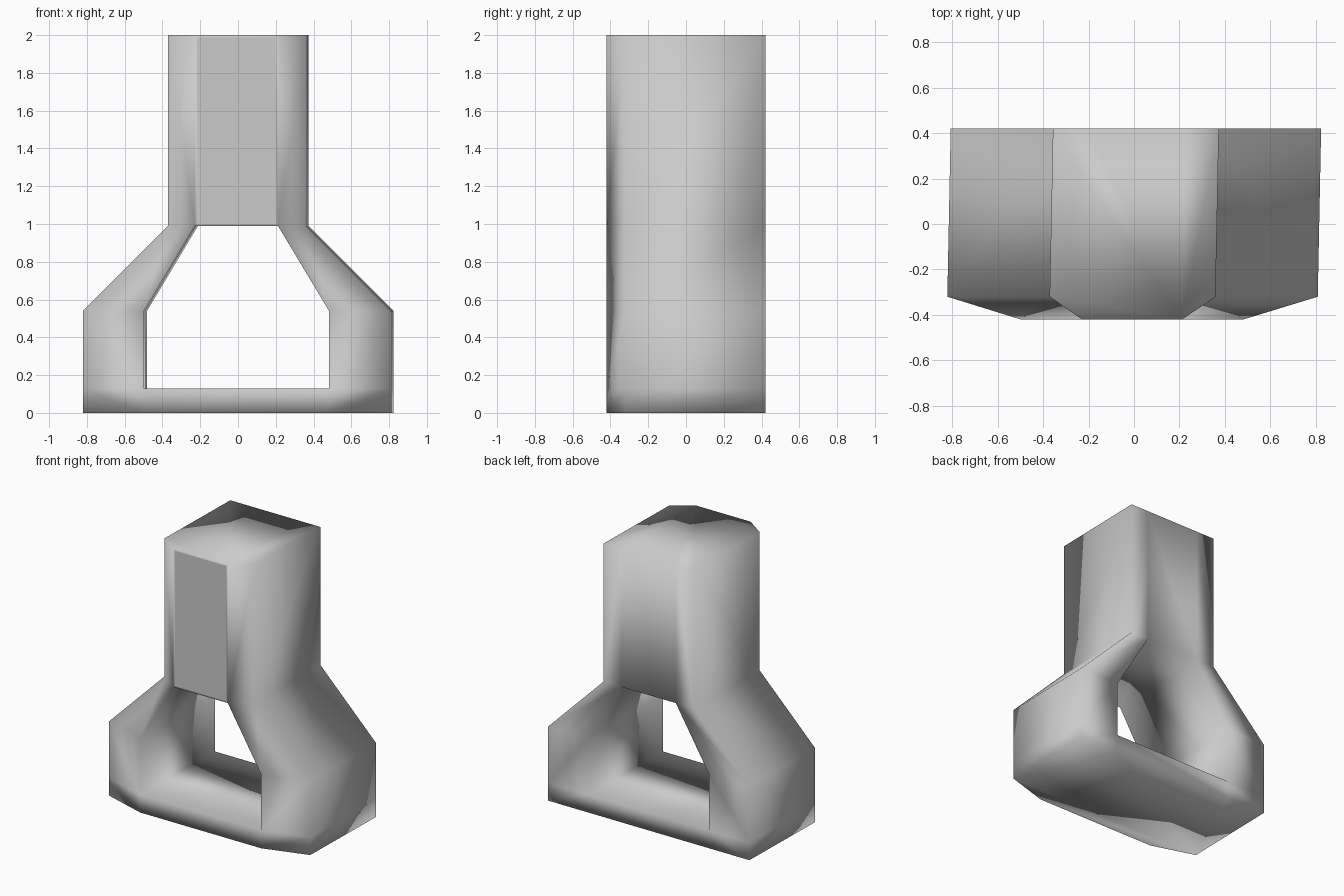
import bpy
import bmesh

cube = bpy.data.objects.get("Cube")
if cube:
    bpy.data.objects.remove(cube, do_unlink=True)

# One neutral grey for the whole casting
grey = bpy.data.materials.new("light_grey")
grey.use_nodes = True
colour = (0.6, 0.6, 0.6, 1.0)
grey.diffuse_color = colour
grey.node_tree.nodes["Principled BSDF"].inputs["Base Color"].default_value = colour

# Half profile rows from the ground up: inner x, outer x, height
ROWS = [
    (0.49, 0.815, 0.0),
    (0.49, 0.815, 0.13),
    (0.49, 0.815, 0.54),
    (0.22, 0.365, 0.99),
    (0.22, 0.365, 2.0),
]
DEPTH = 0.42      # half depth
CHAMFER = 0.1     # setback of the outer front corners
SKEW = 0.02       # slight sideways lean along the depth

bm = bmesh.new()


def corner(side, x, y, z):
    return bm.verts.new((side * x + SKEW * y, y, z))


# Each row holds front inner, front outer, back outer, back inner corners
rings = {}
for side in (-1, 1):
    rings[side] = [
        (corner(side, xi, -DEPTH, z), corner(side, xo, -DEPTH + CHAMFER, z),
         corner(side, xo, DEPTH, z), corner(side, xi, DEPTH, z))
        for xi, xo, z in ROWS
    ]
left, right = rings[1], rings[-1]

# Legs, shoulders and tower sides: front, outer and back strips
for ring in (left, right):
    for low, high in zip(ring, ring[1:]):
        for a, b in ((0, 1), (1, 2), (2, 3)):
            bm.faces.new((low[a], low[b], high[b], high[a]))
    # Inner walls of the opening
    for low, high in zip(ring[1:3], ring[2:4]):
        bm.faces.new((low[3], low[0], high[0], high[3]))


# Middle of the base slab and of the tower, joining both sides
def bridge(row, other, a, b):
    return bm.faces.new((right[row][a], left[row][a], left[other][b], right[other][b]))


for low in (0, 3):
    bridge(low, low + 1, 3, 3)
bridge(0, 1, 0, 0)
panel = bridge(3, 4, 0, 0)
bridge(1, 1, 0, 3)     # floor of the opening
bridge(3, 3, 0, 3)     # ceiling of the opening

# Flat underside and top
for row in (0, -1):
    bm.faces.new(list(right[row]) + list(reversed(left[row])))

bmesh.ops.recalc_face_normals(bm, faces=bm.faces)

# Narrow border around the front panel
bmesh.ops.inset_individual(bm, faces=[panel], thickness=0.02, depth=0.0)

for face in bm.faces:
    face.smooth = True

mesh = bpy.data.meshes.new("arched_stand")
bm.to_mesh(mesh)
bm.free()
mesh.materials.append(grey)
stand = bpy.data.objects.new("arched_stand", mesh)
bpy.context.collection.objects.link(stand)
